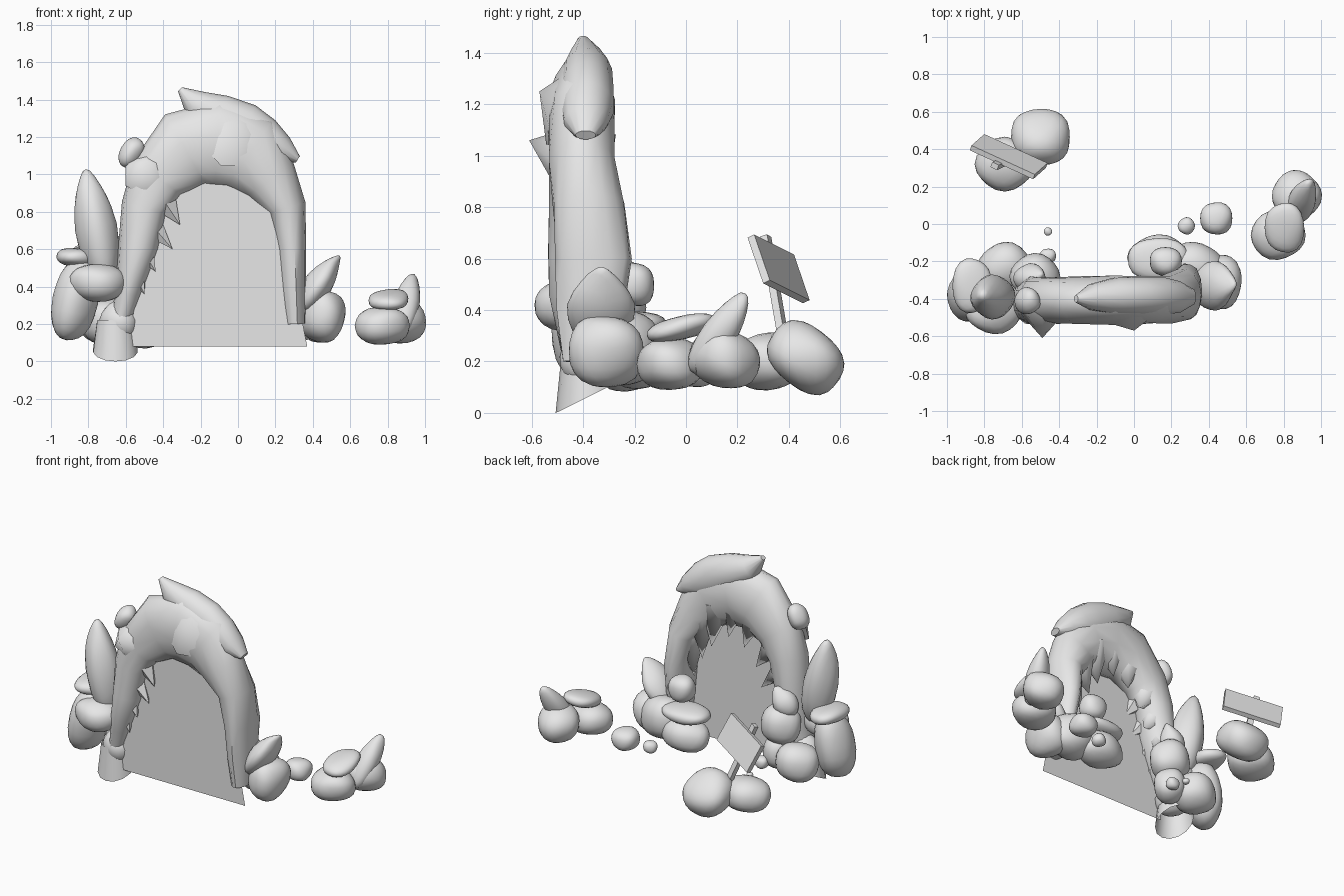
import bpy, bmesh, math, random
from mathutils import Vector, Matrix, Euler

cube = bpy.data.objects.get("Cube")
if cube:
    bpy.data.objects.remove(cube, do_unlink=True)
random.seed(4)

stone = bpy.data.materials.new("pale_stone")
stone.use_nodes = True
stone.diffuse_color = (0.8, 0.8, 0.8, 1)
stone.node_tree.nodes["Principled BSDF"].inputs["Base Color"].default_value = (0.8, 0.8, 0.8, 1)


def finish(name, bm, smooth=None):
    """Turn a bmesh into a named object with the stone material."""
    bmesh.ops.recalc_face_normals(bm, faces=bm.faces)
    mesh = bpy.data.meshes.new(name)
    bm.to_mesh(mesh)
    bm.free()
    mesh.materials.append(stone)
    obj = bpy.data.objects.new(name, mesh)
    bpy.context.collection.objects.link(obj)
    if smooth:
        bpy.ops.object.select_all(action='DESELECT')
        obj.select_set(True)
        bpy.context.view_layer.objects.active = obj
        bpy.ops.object.shade_smooth_by_angle(angle=math.radians(smooth))
    return obj


def rock(name, loc, size, tilt=(0, 0, 0), point=0.0):
    """Squarish, slightly lumpy boulder; point narrows its top."""
    bm = bmesh.new()
    bmesh.ops.create_icosphere(bm, subdivisions=3, radius=1)
    phase = random.uniform(0, 6)
    for v in bm.verts:
        x, y, z = v.co
        lump = 1 + 0.05 * math.sin(3 * x + phase) * math.cos(3 * y + 2 * z)
        wide = max(math.hypot(x, y), 0.001) ** -0.15 * (1 - point * max(0, z) ** 1.2)
        v.co = Vector((x * wide, y * wide, math.copysign(abs(z) ** 0.88, z))) * lump
    turn = Euler([math.radians(a) for a in tilt]).to_matrix().to_4x4()
    bm.transform(Matrix.Translation(loc) @ turn @ Matrix.Diagonal((*size, 1)))
    return finish(name, bm, 50)


def sweep(name, path, sides, lumps=0.0):
    """Loft ellipses along (x, y, z, in-plane radius, depth radius) stations."""
    bm = bmesh.new()
    rings = []
    for i, (x, y, z, r, depth) in enumerate(path):
        a, b = path[max(i - 1, 0)], path[min(i + 1, len(path) - 1)]
        side = Vector((b[2] - a[2], 0, a[0] - b[0])).normalized()
        ring = []
        for k in range(sides):
            t = math.tau * k / sides
            w = 1 + random.uniform(-lumps, lumps)
            ring.append(bm.verts.new(Vector((x, y, z)) + side * r * math.cos(t)
                                     + Vector((0, depth * w * math.sin(t), 0))))
        rings.append(ring)
    for lo, hi in zip(rings, rings[1:]):
        for k in range(sides):
            n = (k + 1) % sides
            bm.faces.new((lo[k], lo[n], hi[n], hi[k]))
    bm.faces.new(rings[0])
    bm.faces.new(rings[-1])
    return finish(name, bm, 50)


def spike(name, base, tip, radius, sides=4, smooth=None):
    """Splinter from base to tip."""
    base, tip = Vector(base), Vector(tip)
    bm = bmesh.new()
    bmesh.ops.create_cone(bm, cap_ends=True, segments=sides, radius1=radius,
                          radius2=0, depth=(tip - base).length)
    turn = (tip - base).to_track_quat('Z', 'Y').to_matrix().to_4x4()
    bm.transform(Matrix.Translation((base + tip) / 2) @ turn)
    return finish(name, bm, smooth)


def beam(name, centre, along, up, size):
    """Box oriented by two direction vectors."""
    x = Vector(along).normalized()
    y = Vector(up).cross(x).normalized()
    z = x.cross(y)
    bm = bmesh.new()
    bmesh.ops.create_cube(bm, size=1)
    turn = Matrix((x, y, z)).transposed().to_4x4()
    bm.transform(Matrix.Translation(centre) @ turn @ Matrix.Diagonal((*size, 1)))
    return finish(name, bm)


# Stone arch: uneven legs and a thick crown
sweep("arch", [
    (-.63, -.41, .2, .05, .07), (-.59, -.41, .36, .07, .1),
    (-.565, -.41, .46, .085, .12), (-.53, -.41, .62, .11, .13),
    (-.5, -.41, .82, .125, .13), (-.43, -.41, .98, .16, .13),
    (-.28, -.41, 1.13, .22, .13), (-.11, -.41, 1.165, .235, .13),
    (.06, -.41, 1.11, .22, .13), (.17, -.4, .97, .155, .13),
    (.26, -.38, .82, .105, .14), (.285, -.36, .6, .08, .15),
    (.295, -.37, .4, .07, .13), (.305, -.39, .2, .055, .09)], 14, .06)

# Thick lens-shaped slab leaning on the crown
sweep("crown_slab", [
    (-.31, -.4, 1.455, .015, .02), (-.23, -.39, 1.375, .08, .07),
    (-.1, -.385, 1.315, .115, .1), (.03, -.385, 1.25, .135, .105),
    (.14, -.385, 1.185, .12, .105), (.24, -.39, 1.13, .075, .085),
    (.32, -.39, 1.08, .02, .04)], 14)

# Flat panel closing the archway
bm = bmesh.new()
bm.faces.new([bm.verts.new(p) for p in
              ((-.6, -.45, .08), (.37, -.45, .08), (.2, -.45, .95), (-.05, -.45, 1.1), (-.4, -.45, .95))])
finish("archway_panel", bm)

# Flared foot with a slanted open base
bm = bmesh.new()
bmesh.ops.create_cone(bm, segments=14, radius1=.122, radius2=.1, depth=.22)
for v in bm.verts:
    low = v.co.z < 0
    v.co += Vector((-.655, -.385, .11))
    if low:
        v.co.z = max(0, (v.co.y + .505) * .5)
finish("left_foot", bm, 50)
rock("left_foot_cap", (-.635, -.39, .22), (.105, .1, .11), point=.4)

# Blunt ridges on the front
spike("front_ridge_left", (-.49, -.46, 1.0), (-.49, -.61, 1.06), .13, 6, 60)
spike("front_ridge_top", (-.02, -.46, 1.2), (0, -.57, 1.25), .19, 7, 60)

# Jagged teeth behind the opening, repeated along the front of the left leg
teeth = [(-.55, .5, -.5, .36, .07), (-.52, .62, -.44, .48, .08), (-.48, .74, -.35, .6, .08),
         (-.41, .88, -.31, .73, .09), (-.26, 1.06, -.22, .84, .1), (-.12, 1.13, -.1, .88, .1),
         (.03, 1.06, .03, .78, .11), (.14, .95, .1, .68, .11), (.24, .8, .16, .54, .11)]
for i, (bx, bz, tx, tz, r) in enumerate(teeth):
    spike(f"arch_tooth_{i + 1}", (bx, -.38, bz), (tx, -.32, tz), r, 6, 60)
    if i < 4:
        spike(f"front_tooth_{i + 1}", (bx, -.43, bz), (tx, -.47, tz), r, 5)
rock("arch_knob", (-.57, -.41, 1.115), (.06, .07, .085), (0, 28, 0))

# Boulders by the left leg
rock("left_tall_rock", (-.76, -.39, .72), (.108, .115, .305), (0, -10, 0), .4)
rock("left_side_boulder", (-.87, -.38, .33), (.12, .14, .22), (0, 12, 0))
rock("left_flat_rock", (-.865, -.33, .555), (.11, .15, .05), (0, 5, 0))
rock("left_front_boulder", (-.75, -.46, .42), (.15, .125, .1))
rock("left_low_boulder", (-.69, -.23, .21), (.14, .13, .125))
rock("left_round_boulder", (-.53, -.28, .41), (.13, .12, .13))
rock("left_pointed_rock", (-.55, -.29, .57), (.08, .08, .11), (-10, 32, 0), .6)
rock("left_inner_boulder", (-.52, -.27, .22), (.1, .1, .11))
rock("left_pebble", (-.46, -.17, .17), (.045, .04, .04))
rock("left_tiny_pebble", (-.46, -.04, .13), (.022, .022, .02))

# Boulders by the right leg
rock("right_side_boulder", (.455, -.31, .24), (.12, .15, .14), (0, 15, 0))
rock("right_pointed_rock", (.435, -.33, .42), (.075, .13, .18), (0, 36, 0), .6)
rock("right_rear_boulder", (.32, -.23, .25), (.16, .13, .14))
rock("right_low_boulder", (.13, -.18, .2), (.16, .12, .105))
rock("right_flat_rock", (.13, -.19, .345), (.17, .12, .05))
rock("right_round_stone", (.17, -.2, .5), (.09, .08, .085))

# Loose stones and the far right cluster
rock("loose_stone", (.44, .03, .17), (.09, .09, .07))
rock("loose_pebble", (.28, -.01, .14), (.045, .045, .04))
rock("far_front_boulder", (.77, -.06, .19), (.145, .13, .1))
rock("far_rear_boulder", (.87, .15, .21), (.13, .135, .11), (-25, -10, 0))
rock("far_flat_rock", (.805, -.02, .33), (.11, .14, .045), (14, -4, 0))
rock("far_pointed_rock", (.9, .13, .31), (.075, .07, .19), (-34, 14, 0), .4)

# Leaning signboard wedged between two boulders
rock("sign_front_boulder", (-.69, .32, .2), (.155, .14, .11))
rock("sign_rear_boulder", (-.5, .465, .215), (.165, .165, .12), (-33, 0, 0))
beam("sign_board", (-.67, .36, .56), (.35, -.16, .08), (-.03, -.08, .19), (.38, .03, .2))
foot, top = Vector((-.59, .38, .28)), Vector((-.745, .31, .685))
beam("sign_post", (foot + top) / 2, top - foot, (.3, .87, .41), ((top - foot).length, .04, .03))
